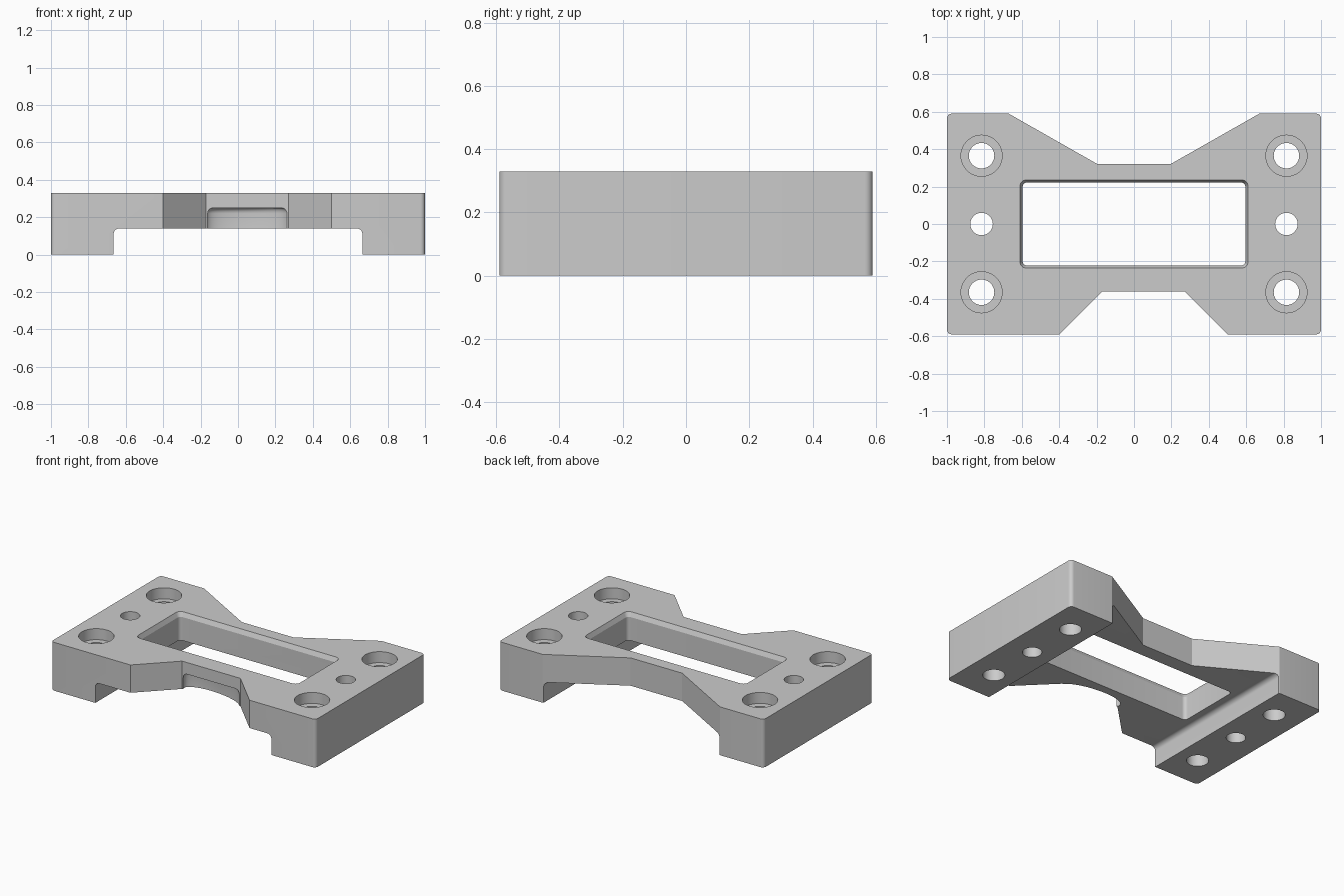
import bpy, bmesh, math
from mathutils import Vector

cube = bpy.data.objects.get("Cube")
if cube:
    bpy.data.objects.remove(cube, do_unlink=True)

HEIGHT, HALF_X, HALF_Y = 0.33, 1.0, 0.59

grey = bpy.data.materials.new("plain grey")
grey.use_nodes = True
grey.diffuse_color = (0.6, 0.6, 0.6, 1)
grey.node_tree.nodes["Principled BSDF"].inputs["Base Color"].default_value = (0.6, 0.6, 0.6, 1)


def rounded(points, steps=6):
    """Outline from (x, y, radius) points; square corners become arcs."""
    out = []
    for i, (x, y, r) in enumerate(points):
        p = Vector((x, y))
        if not r:
            out.append(p)
            continue
        before = (Vector(points[i - 1][:2]) - p).normalized()
        after = (Vector(points[(i + 1) % len(points)][:2]) - p).normalized()
        for k in range(steps + 1):
            a = math.pi / 2 * k / steps
            out.append(p + r * (before * (1 - math.sin(a)) + after * (1 - math.cos(a))))
    return out


def rectangle(hx, hy, r):
    return rounded([(-hx, -hy, r), (hx, -hy, r), (hx, hy, r), (-hx, hy, r)])


def circle(x, y, r, n=40):
    return [Vector((x + r * math.cos(math.tau * k / n), y + r * math.sin(math.tau * k / n)))
            for k in range(n)]


def loft(name, rings, along_y=False):
    """Closed solid through (outline, level) rings, stacked along z or y."""
    bm = bmesh.new()
    loops = [[bm.verts.new((p.x, lvl, p.y) if along_y else (p.x, p.y, lvl)) for p in outline]
             for outline, lvl in rings]
    n = len(loops[0])
    for lo, hi in zip(loops, loops[1:]):
        for k in range(n):
            j = (k + 1) % n
            bm.faces.new((lo[k], lo[j], hi[j], hi[k]))
    bm.faces.new(loops[0][::-1])
    bm.faces.new(loops[-1])
    bmesh.ops.recalc_face_normals(bm, faces=bm.faces)
    mesh = bpy.data.meshes.new(name)
    bm.to_mesh(mesh)
    bm.free()
    mesh.materials.append(grey)
    obj = bpy.data.objects.new(name, mesh)
    bpy.context.collection.objects.link(obj)
    return obj


# Waisted body with rounded outer corners
R = 0.025
outline = rounded([
    (-HALF_X, -HALF_Y, R), (-0.40, -HALF_Y, 0), (-0.17, -0.36, 0), (0.27, -0.36, 0),
    (0.50, -HALF_Y, 0), (HALF_X, -HALF_Y, R), (HALF_X, HALF_Y, R), (0.67, HALF_Y, 0),
    (0.195, 0.32, 0), (-0.195, 0.32, 0), (-0.67, HALF_Y, 0), (-HALF_X, HALF_Y, R)])
body = loft("mounting_bracket", [(outline, 0), (outline, HEIGHT)])
cutters = []

# Underside channel that leaves two feet
channel = rounded([(-0.665, -0.1, 0), (0.665, -0.1, 0), (0.665, 0.14, 0.03), (-0.665, 0.14, 0.03)])
cutters.append(loft("channel_cutter", [(channel, -1), (channel, 1)], along_y=True))

# Central window with a chamfered top rim
inner, outer = rectangle(0.596, 0.222, 0.025), rectangle(0.61, 0.236, 0.035)
cutters.append(loft("window_cutter",
                    [(inner, -0.1), (inner, HEIGHT - 0.03), (outer, HEIGHT), (outer, 0.5)]))

# Bolt holes: counterbored at the corners, plain in the middle
for x in (-0.815, 0.815):
    plain = circle(x, 0, 0.06)
    cutters.append(loft("plain_hole_cutter", [(plain, -0.1), (plain, 0.5)]))
    for y in (-0.365, 0.365):
        small, big = circle(x, y, 0.068), circle(x, y, 0.11)
        floor = HEIGHT - 0.075
        cutters.append(loft("counterbore_cutter",
                            [(small, -0.1), (small, floor), (big, floor), (big, 0.5)]))


# Skewed scoop under the front edge, with a rounded ceiling
def scoop(inset, n=48):
    a, b = 0.212 - inset, 0.08 - inset
    pts = []
    for k in range(n):
        t = math.tau * k / n
        pts.append(Vector((0.05 + a * math.cos(t) - 0.7 * b * math.sin(t), -0.36 + b * math.sin(t))))
    return pts


rings = [(scoop(0), 0.05)]
for k in range(6):
    a = math.pi / 2 * k / 5
    rings.append((scoop(0.03 * (1 - math.cos(a))), 0.22 + 0.03 * math.sin(a)))
cutters.append(loft("scoop_cutter", rings))

# Cut everything, then discard the cutters
bpy.context.view_layer.objects.active = body
body.select_set(True)
for cutter in cutters:
    cutter.hide_render = True
    mod = body.modifiers.new("cut", 'BOOLEAN')
    mod.operation, mod.solver, mod.object = 'DIFFERENCE', 'EXACT', cutter
    bpy.ops.object.modifier_apply(modifier=mod.name)
    bpy.data.objects.remove(cutter, do_unlink=True)

bpy.ops.object.shade_smooth_by_angle(angle=math.radians(25))
